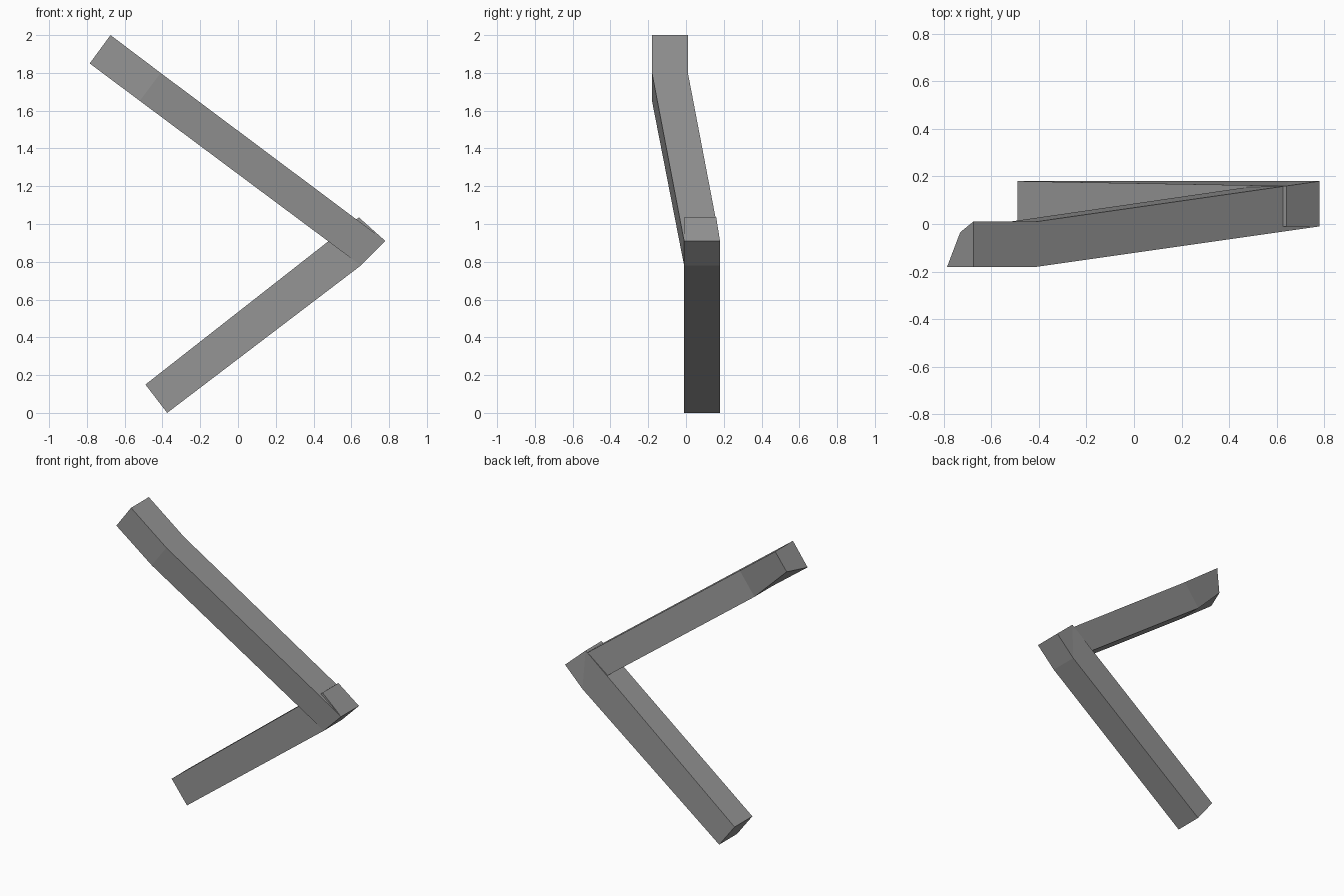
import bpy, bmesh

cube = bpy.data.objects.get("Cube")
if cube:
    bpy.data.objects.remove(cube, do_unlink=True)

grey = bpy.data.materials.new("plain grey")
grey.use_nodes = True
color = (0.30, 0.30, 0.30, 1)
grey.diffuse_color = color
grey.node_tree.nodes["Principled BSDF"].inputs["Base Color"].default_value = color


def finish(name, bm):
    bmesh.ops.recalc_face_normals(bm, faces=bm.faces)
    mesh = bpy.data.meshes.new(name)
    bm.to_mesh(mesh)
    bm.free()
    mesh.materials.append(grey)
    obj = bpy.data.objects.new(name, mesh)
    bpy.context.collection.objects.link(obj)
    return obj


def loft(name, sections):
    """Skin four-cornered sections into a closed beam."""
    bm = bmesh.new()
    rings = [[bm.verts.new(p) for p in s] for s in sections]
    for a, b in zip(rings, rings[1:]):
        for i in range(4):
            j = (i + 1) % 4
            bm.faces.new((a[i], a[j], b[j], b[i]))
    bm.faces.new(rings[0])
    bm.faces.new(rings[-1])
    return finish(name, bm)


def section(top, bottom, front, back):
    """Corners in order: top front, top back, bottom back, bottom front."""
    return [(top[0], front, top[1]), (top[0], back, top[1]),
            (bottom[0], back, bottom[1]), (bottom[0], front, bottom[1])]


FRONT, BACK = -0.01, 0.18
tip, heel, knuckle = (0.78, 0.91), (0.65, 0.78), (0.64, 1.035)

# Upper beam: short straight end, then a kink toward the joint
end = section((-0.675, 2.0), (-0.785, 1.85), -0.18, 0.01)
end[2] = (-0.73, -0.035, 1.86)  # pulled-in rear corner of the end
loft("upper_beam", [
    end,
    section((-0.41, 1.80), (-0.52, 1.652), -0.18, 0.01),
    section(tip, heel, FRONT, BACK),
])

# Lower beam: straight bar closed by a pointed joint
bm = bmesh.new()
outline = [(-0.375, 0.0), heel, tip, knuckle, (-0.49, 0.15)]
front = [bm.verts.new((x, FRONT, z)) for x, z in outline]
back = [bm.verts.new((x, 0.16 if (x, z) == knuckle else BACK, z)) for x, z in outline]
for i in range(5):
    j = (i + 1) % 5
    bm.faces.new((front[i], front[j], back[j], back[i]))
for side in (front, back):
    bm.faces.new((side[0], side[1], side[3], side[4]))  # bar
    bm.faces.new((side[1], side[2], side[3]))           # pointed end
finish("lower_beam", bm)
